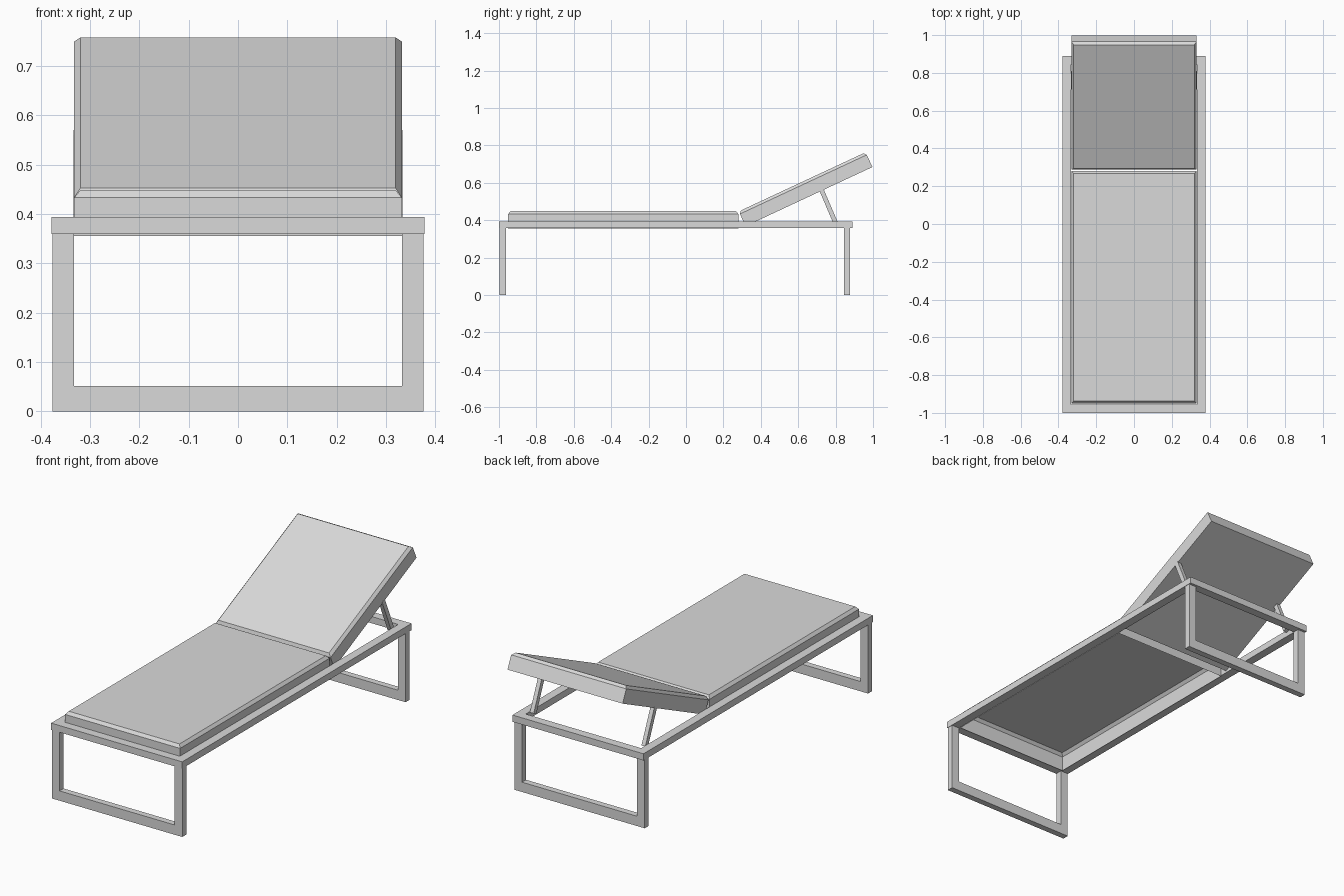
import bpy, bmesh, math
from mathutils import Matrix, Vector

old = bpy.data.objects.get("Cube")
if old:
    bpy.data.objects.remove(old, do_unlink=True)

grey = bpy.data.materials.new("light_grey")
grey.use_nodes = True
colour = (0.7, 0.7, 0.7, 1)
grey.diffuse_color = colour
grey.node_tree.nodes["Principled BSDF"].inputs["Base Color"].default_value = colour


def finish(name, bm):
    bmesh.ops.recalc_face_normals(bm, faces=bm.faces)
    mesh = bpy.data.meshes.new(name)
    bm.to_mesh(mesh)
    bm.free()
    mesh.materials.append(grey)
    obj = bpy.data.objects.new(name, mesh)
    bpy.context.collection.objects.link(obj)
    return obj


def add_box(bm, low, high):
    low, high = Vector(low), Vector(high)
    matrix = Matrix.Translation((low + high) / 2) @ Matrix.Diagonal((*(high - low), 1))
    return bmesh.ops.create_cube(bm, size=1, matrix=matrix)["verts"]


def ring(name, outer, inner, depth):
    """Rectangular frame: outer and inner are (u0, v0, u1, v1) outlines, extruded along w."""
    bm = bmesh.new()
    loops = []
    for w in depth:
        for u0, v0, u1, v1 in (outer, inner):
            loops.append([bm.verts.new((u, v, w)) for u, v in
                          ((u0, v0), (u1, v0), (u1, v1), (u0, v1))])
    for a, b in ((0, 1), (1, 3), (3, 2), (2, 0)):
        for i in range(4):
            j = (i + 1) % 4
            bm.faces.new((loops[a][i], loops[a][j], loops[b][j], loops[b][i]))
    return finish(name, bm)


def cushion(name, half_width, length, height, closed):
    """Box running along +y with a chamfered top edge, optionally open below."""
    chamfer_in, chamfer_up = 0.018, 0.015
    bm = bmesh.new()
    add_box(bm, (-half_width, 0, 0), (half_width, length, height - chamfer_up))
    bm.faces.ensure_lookup_table()
    top = max(bm.faces, key=lambda f: f.calc_center_median().z)
    base = min(bm.faces, key=lambda f: f.calc_center_median().z)
    bmesh.ops.inset_region(bm, faces=[top], thickness=chamfer_in)
    for v in top.verts:
        v.co.z = height
    if not closed:
        bmesh.ops.delete(bm, geom=[base], context="FACES_ONLY")
    return finish(name, bm)


# Horizontal bed frame
ring("bed_frame", (-0.378, -1, 0.378, 0.89), (-0.333, -0.955, 0.333, 0.845), (0.359, 0.394))

# Leg loops at both ends: U-shaped, closed above by the bed frame
for name, y0, y1 in (("front_leg", -0.996, -0.963), ("back_leg", 0.844, 0.877)):
    bm = bmesh.new()
    add_box(bm, (-0.376, y0, 0), (0.376, y1, 0.051))
    for s in (-1, 1):
        add_box(bm, (min(s * 0.376, s * 0.332), y0, 0.051),
                (max(s * 0.376, s * 0.332), y1, 0.36))
    finish(name, bm)

# Seat pad, open underneath
seat = cushion("seat_cushion", 0.332, 1.231, 0.093, closed=False)
seat.location = (0, -0.951, 0.355)

# Tilted back pad
tilt = math.radians(25)
back = cushion("back_cushion", 0.332, 0.748, 0.087, closed=True)
back.rotation_euler.x = tilt
back.location = (0, 0.319, 0.368)

# Slanted struts holding up the back pad
foot, head = Vector((0, 0.8, 0.385)), Vector((0, 0.723, 0.565))
for side, s in (("left", 1), ("right", -1)):
    bm = bmesh.new()
    add_box(bm, (-0.011, -0.012, 0), (0.011, 0.012, (head - foot).length))
    strut = finish(side + "_strut", bm)
    strut.location = foot + Vector((s * 0.322, 0, 0))
    strut.rotation_euler.x = math.atan2(foot.y - head.y, head.z - foot.z)
